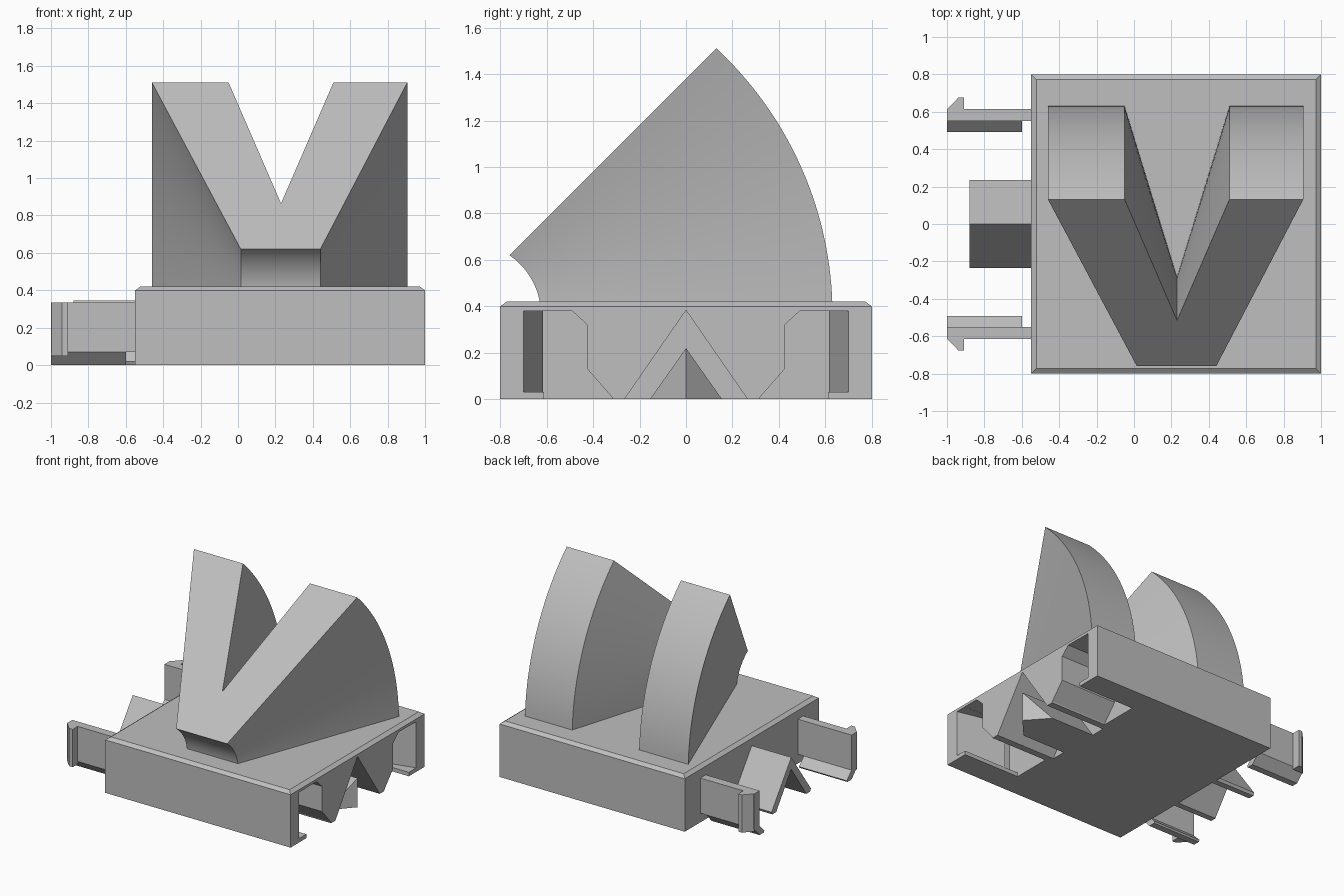
import bpy, bmesh, math
from mathutils import Vector, Matrix

if "Cube" in bpy.data.objects:
    bpy.data.objects.remove(bpy.data.objects["Cube"])

grey = bpy.data.materials.new("plain grey")
grey.use_nodes = True
COLOUR = (0.52, 0.52, 0.52, 1)
grey.diffuse_color = COLOUR
grey.node_tree.nodes["Principled BSDF"].inputs["Base Color"].default_value = COLOUR


def finish(name, bm):
    bmesh.ops.recalc_face_normals(bm, faces=bm.faces)
    mesh = bpy.data.meshes.new(name)
    bm.to_mesh(mesh)
    bm.free()
    mesh.materials.append(grey)
    ob = bpy.data.objects.new(name, mesh)
    bpy.context.collection.objects.link(ob)
    return ob


def loft(name, rings):
    """Closed solid through matching rings of points."""
    bm = bmesh.new()
    rings = [[bm.verts.new(p) for p in ring] for ring in rings]
    n = len(rings[0])
    for a, b in zip(rings, rings[1:]):
        for i in range(n):
            j = (i + 1) % n
            bm.faces.new((a[i], a[j], b[j], b[i]))
    bm.faces.new(rings[0])
    bm.faces.new(rings[-1][::-1])
    return finish(name, bm)


def along_x(name, profile, x0, x1, side=1):
    return loft(name, [[(x, side * y, z) for y, z in profile] for x in (x0, x1)])


def along_z(name, plan, z0, z1, side=1):
    return loft(name, [[(x, side * y, z) for x, y in plan] for z in (z0, z1)])


def hull(name, points):
    bm = bmesh.new()
    for p in points:
        bm.verts.new(p)
    bmesh.ops.convex_hull(bm, input=bm.verts)
    return finish(name, bm)


def combine(target, other, operation):
    mod = target.modifiers.new("boolean", 'BOOLEAN')
    mod.object, mod.operation, mod.solver = other, operation, 'EXACT'
    deps = bpy.context.evaluated_depsgraph_get()
    mesh = bpy.data.meshes.new_from_object(target.evaluated_get(deps))
    target.modifiers.clear()
    target.data = mesh
    bpy.data.objects.remove(other)


# Base block with a chamfered top rim
def rim(inset, z):
    x0, x1, y = -0.55 + inset, 1 - inset, 0.8 - inset
    return [(x0, -y, z), (x1, -y, z), (x1, y, z), (x0, y, z)]


base = loft("base_block", [rim(0, 0), rim(0, 0.4), rim(0.028, 0.42)])

# Side sockets, open towards the right face and the underside
socket = [(-0.612, 0.38), (-0.49, 0.38), (-0.425, 0.32), (-0.425, 0.13),
          (-0.32, 0.01), (-0.3, -0.05), (-0.612, -0.05)]
catch = [(1.05, -0.7), (1, -0.7), (0.64, -0.615), (0.64, -0.7),
         (0.53, -0.7), (0.53, -0.58), (1.05, -0.58)]
for side in (1, -1):
    combine(base, along_x("socket_cutter", socket, 0.53, 1.05, side), 'DIFFERENCE')
    combine(base, along_z("catch_cutter", catch, 0.03, 0.379, side), 'DIFFERENCE')

# Centre slot with a pointed key left inside it
slot = [(0, 0.383), (0.265, 0), (0.265, -0.05), (-0.265, -0.05), (-0.265, 0)]
combine(base, along_x("slot_cutter", slot, 0.5, 1.05), 'DIFFERENCE')
hull("centre_key", [(1, 0, 0), (1, 0, 0.22)] +
     [(x, y, z) for x in (0.49, 0.86) for y, z in ((-0.155, 0), (0.155, 0), (0, 0.22))])

# Spring arms with an angled foot and an outward hook
arm = [(-0.615, 0.335), (-0.615, 0.07), (-0.55, 0.07), (-0.55, 0.335)]
foot = [(-0.615, 0.07), (-0.55, 0.0), (-0.5, 0.0), (-0.492, 0.012), (-0.55, 0.07)]
hook = [(-1, -0.612), (-0.94, -0.675), (-0.91, -0.675), (-0.91, -0.612)]
for side, word in ((1, "front"), (-1, "back")):
    along_x(word + "_arm", arm, -1, -0.54, side)
    along_x(word + "_arm_foot", foot, -1, -0.6, side)
    along_z(word + "_hook", hook, 0.05, 0.335, side)

# Hollow roof-shaped tongue
tongue = [(0, 0.345), (0.235, 0.02), (0.225, 0), (0.18, 0), (0, 0.255),
          (-0.18, 0), (-0.225, 0), (-0.235, 0.02)]
along_x("centre_tongue", tongue, -0.88, -0.54)

# Forked wedge: a two-pronged outline swept an eighth turn about a low axis
outline = [(-0.46, 0.63), (-0.05, 0.63), (0.23, -0.284), (0.51, 0.63),
           (0.905, 0.63), (0.44, -0.63), (0.015, -0.63)]
axis = Vector((0, -0.936, 0.363))
steps = 32
rings = []
for i in range(steps + 1):
    turn = Matrix.Rotation(math.radians(45) * i / steps, 3, 'X')
    rings.append([axis + turn @ (Vector((x, y, 0.42)) - axis) for x, y in outline])
wedge = loft("forked_wedge", rings)
bpy.ops.object.select_all(action='DESELECT')
wedge.select_set(True)
bpy.context.view_layer.objects.active = wedge
bpy.ops.object.shade_smooth_by_angle(angle=math.radians(30))
